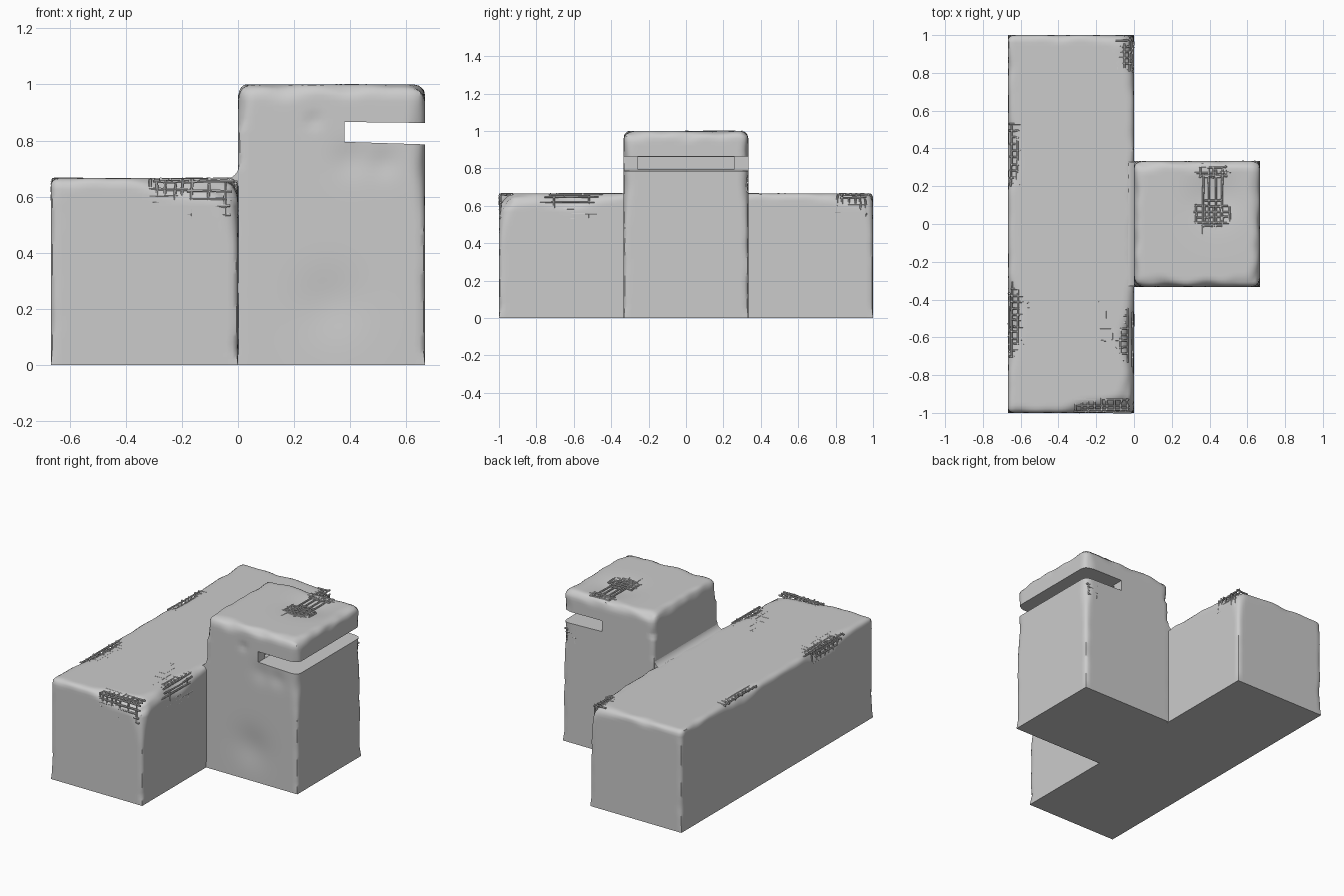
import bpy, bmesh, math, random
from mathutils import Vector, Matrix, noise

if "Cube" in bpy.data.objects:
    bpy.data.objects.remove(bpy.data.objects["Cube"])

random.seed(4)
T = 2 / 3   # block width and height
H = 1 / 3   # half tower width


def worn_box(name, lo, hi, base_r, chips, dents, step=0.02):
    """Dense box with worn, unevenly rounded edges and a sharp foot."""
    lo, hi = Vector(lo), Vector(hi)
    mid, half = (lo + hi) / 2, (hi - lo) / 2
    seg = [round(2 * h / step) for h in half]
    bm = bmesh.new()
    for n in range(3):
        a, b = (n + 1) % 3, (n + 2) % 3
        for s in (-1, 1):
            m = Matrix.Identity(4)
            cols = [Vector(), Vector(), Vector()]
            cols[0][a if s > 0 else b] = half[a if s > 0 else b]
            cols[1][b if s > 0 else a] = half[b if s > 0 else a]
            cols[2][n] = s
            for c in range(3):
                for r in range(3):
                    m[r][c] = cols[c][r]
            off = mid.copy()
            off[n] += s * half[n]
            m.translation = off
            sx, sy = (seg[a], seg[b]) if s > 0 else (seg[b], seg[a])
            bmesh.ops.create_grid(bm, x_segments=sx, y_segments=sy, size=1, matrix=m)
    bmesh.ops.remove_doubles(bm, verts=bm.verts, dist=0.002)
    for v in bm.verts:
        p = v.co.copy()
        # edge radius: noise plus local chips, fading to nothing at the floor
        r = base_r(p) * (1 + 0.6 * noise.noise(p * 9))
        for c, w, amount in chips:
            r += amount * math.exp(-((p - Vector(c)).length / w) ** 2)
        r = max(0.001, r * min(1, p.z / 0.06))
        q = Vector([min(max(p[i], lo[i] + (r if i < 2 else 0)), hi[i] - r) for i in range(3)])
        d = p - q
        if d.length > 1e-6:
            v.co = q + d.normalized() * min(r, d.length)
        # shallow hollows in the flat faces
        for c, w, push in dents:
            v.co += Vector(push) * math.exp(-((p - Vector(c)).length / w) ** 2)
    bmesh.ops.recalc_face_normals(bm, faces=bm.faces)
    return add_mesh(name, bm)


def add_mesh(name, bm):
    me = bpy.data.meshes.new(name)
    bm.to_mesh(me)
    bm.free()
    ob = bpy.data.objects.new(name, me)
    bpy.context.collection.objects.link(ob)
    return ob


def prism(name, pts, y0, y1):
    """Extrude an x-z profile along y."""
    bm = bmesh.new()
    f = bm.faces.new([bm.verts.new((x, y0, z)) for x, z in pts])
    ext = bmesh.ops.extrude_face_region(bm, geom=[f])
    bmesh.ops.translate(bm, vec=(0, y1 - y0, 0),
                        verts=[g for g in ext['geom'] if isinstance(g, bmesh.types.BMVert)])
    bmesh.ops.recalc_face_normals(bm, faces=bm.faces)
    return add_mesh(name, bm)


def smooth(ob, angle=40):
    bpy.ops.object.select_all(action='DESELECT')
    ob.select_set(True)
    bpy.context.view_layer.objects.active = ob
    bpy.ops.object.shade_smooth_by_angle(angle=math.radians(angle))


# long wall block
block = worn_box(
    "long_block", (-T, -1, 0), (0, 1, T),
    lambda p: 0.022 if p.z < 0.6 else 0.03,
    [((0, -0.62, T), 0.16, 0.09), ((-0.05, -1, T), 0.15, 0.08),
     ((-0.22, -1, T), 0.12, 0.05), ((-T, -0.5, T), 0.17, 0.07),
     ((-T, 0.37, T), 0.15, 0.045), ((0, 0.92, T), 0.12, 0.07)], [])

# tower: crisp where it meets the block, worn on its outer edges
tower = worn_box(
    "tower", (0, -H, 0), (T, H, 1),
    lambda p: 0.05 if p.z > 0.85 else (0.004 if p.x < 0.2 and p.z < 0.7 else 0.022),
    [((T, s * H, 0.7), 0.13, 0.03) for s in (-1, 1)],
    [((0.43, 0.14, 1), 0.13, (0, 0, -0.02)),
     ((0.33, -H, 0.22), 0.12, (0, 0.012, 0)),
     ((0.27, -H, 0.87), 0.025, (0, 0.008, 0)),
     ((0.40, -H, 0.73), 0.06, (0, 0.008, 0)),
     ((0.52, -H, 0.72), 0.05, (0, 0.008, 0))])

# open slot under the roof slab, with a shallow recess in its end wall
for name, pts, y in (
        ("slot_cutter", [(0.38, 0.795), (0.8, 0.782), (0.8, 0.861), (0.38, 0.866)], 0.5),
        ("recess_cutter", [(0.355, 0.797), (0.5, 0.795), (0.5, 0.86), (0.355, 0.861)], 0.26)):
    cutter = prism(name, pts, -y, y)
    cutter.hide_render = True
    cutter.hide_set(True)
    mod = tower.modifiers.new(name, 'BOOLEAN')
    mod.operation = 'DIFFERENCE'
    mod.solver = 'EXACT'
    mod.object = cutter
bpy.context.view_layer.objects.active = tower
for m in list(tower.modifiers):
    bpy.ops.object.modifier_apply(modifier=m.name)

# mortar fillet between block top and tower
arc = [(-0.05 + 0.055 * math.sin(a), T + 0.05 - 0.055 * math.cos(a))
       for a in [math.radians(15 * i) for i in range(7)]]
fillet = prism("mortar_fillet", arc + [(0.01, T - 0.05), (-0.05, T - 0.05)], -H + 0.004, H - 0.004)
for ob in (block, tower, fillet):
    smooth(ob)

# exposed wire mesh: (normal axis, plane, first range, second range, rods each way)
patches = [
    (2, T, (-0.665, -0.60), (0.19, 0.55), 2, 10),
    (2, T, (-0.665, -0.53), (-0.72, -0.30), 4, 13),
    (2, T, (-0.20, -0.02), (-0.74, -0.40), 5, 10),
    (2, T, (-0.33, -0.02), (-1.0, -0.92), 9, 3),
    (2, T, (-0.10, -0.005), (0.80, 0.99), 3, 6),
    (1, -1, (-0.33, -0.18), (0.57, 0.665), 5, 4),
    (1, -1, (-0.20, -0.01), (0.52, 0.665), 3, 5),
    (0, 0, (-0.80, -0.42), (0.51, 0.66), 2, 5),
    (0, 0, (0.79, 0.98), (0.52, 0.66), 6, 4),
    (0, -T, (-0.70, -0.35), (0.58, 0.66), 8, 3),
    (2, 1, (0.31, 0.53), (-0.01, 0.11), 5, 4),
    (2, 1, (0.35, 0.48), (-0.07, 0.31), 4, 3),
    (2, 1, (0.32, 0.52), (0.24, 0.31), 3, 3),
    (1, H, (0.56, 0.66), (0.66, 0.76), 3, 4),
]
curve = bpy.data.curves.new("wire_mesh", 'CURVE')
curve.dimensions = '3D'
curve.bevel_depth = 0.0055
curve.bevel_resolution = 1
curve.use_fill_caps = True
for n, plane, ra, rb, na, nb in patches:
    i, j = [k for k in range(3) if k != n]
    inward = 1 if plane < 0 else -1
    if (n, plane) == (1, H):
        inward = -1
    for cross, run, rc, rr, count in ((i, j, ra, rb, na), (j, i, rb, ra, nb)):
        length = rr[1] - rr[0]
        for k in range(count):
            c = rc[0] + (rc[1] - rc[0]) * (k + 0.5) / count + random.uniform(-0.004, 0.004)
            e0 = rr[0] + random.uniform(0, 0.2) * length
            e1 = rr[1] - random.uniform(0, 0.2) * length
            sp = curve.splines.new('POLY')
            sp.points.add(2)
            for t, pt in zip((0, 0.5, 1), sp.points):
                co = [0, 0, 0, 1]
                co[n] = plane + inward * random.uniform(0.003, 0.009)
                co[run] = e0 + (e1 - e0) * t
                co[cross] = c + random.uniform(-0.003, 0.003)
                pt.co = co
wires = bpy.data.objects.new("wire_mesh", curve)
bpy.context.collection.objects.link(wires)
bpy.ops.object.select_all(action='DESELECT')
wires.select_set(True)
bpy.context.view_layer.objects.active = wires
bpy.ops.object.convert(target='MESH')
smooth(wires, 50)
